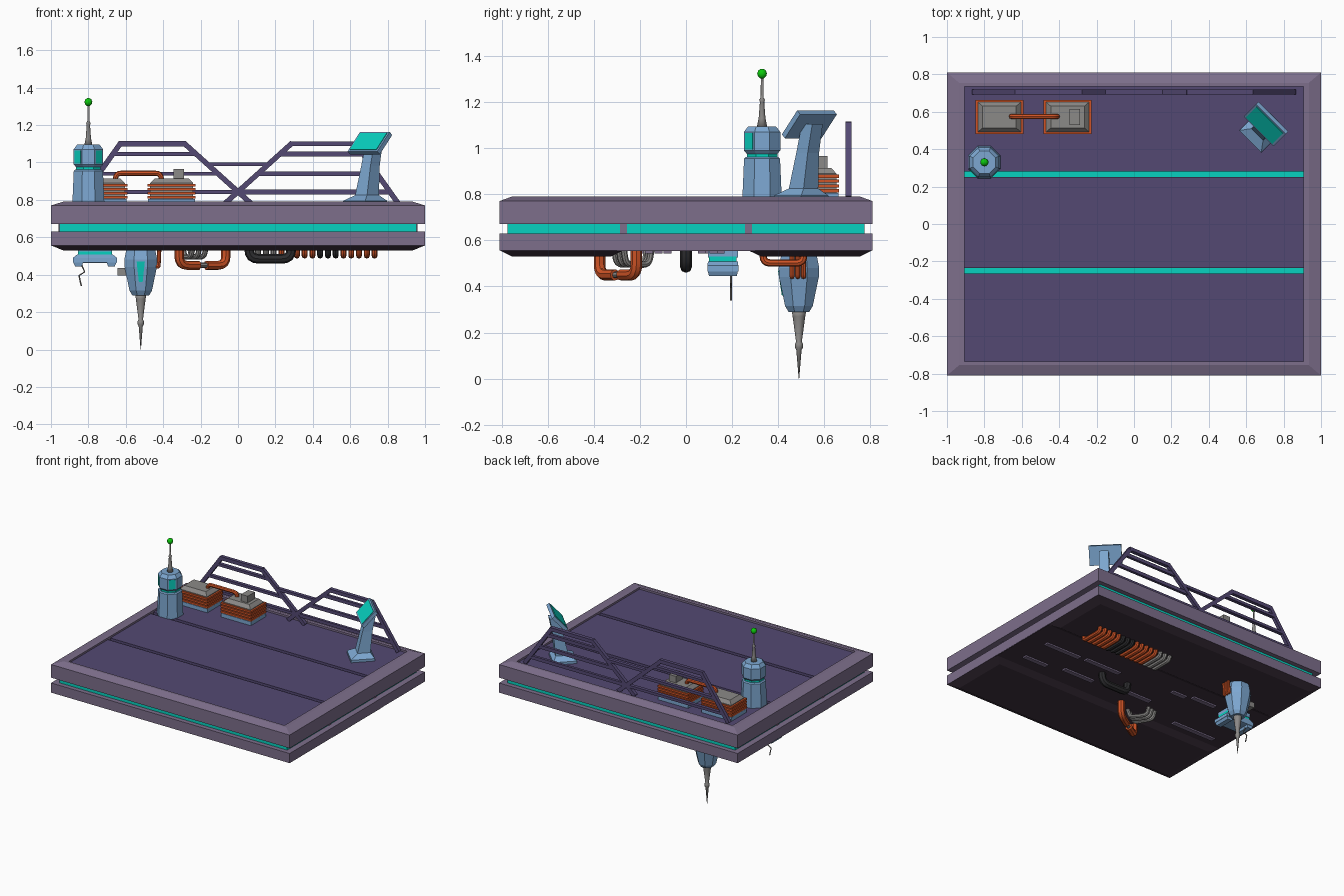
import bpy, bmesh
from math import pi, cos, sin, radians
from mathutils import Matrix, Vector

if "Cube" in bpy.data.objects:
    bpy.data.objects.remove(bpy.data.objects["Cube"])

def material(name, *rgb):
    m = bpy.data.materials.new(name)
    m.diffuse_color = [(c / 255) ** 2.2 for c in rgb] + [1]
    m.use_nodes = True
    m.node_tree.nodes["Principled BSDF"].inputs["Base Color"].default_value = m.diffuse_color
    return m

HULL = material("hull", 124, 110, 138)
DECK = material("deck", 84, 74, 114)
DARK = material("underside", 66, 54, 66)
TEAL = material("teal", 16, 208, 190)
BLUE = material("blue", 124, 166, 208)
ORANGE = material("orange", 205, 84, 42)
GREY = material("metal", 138, 136, 134)
BLACK = material("rubber", 48, 48, 50)
GREEN = material("green", 20, 200, 20)

def finish(name, bm, mat, smooth=False):
    bmesh.ops.recalc_face_normals(bm, faces=bm.faces)
    me = bpy.data.meshes.new(name)
    bm.to_mesh(me)
    bm.free()
    me.materials.append(mat)
    for p in me.polygons:
        p.use_smooth = smooth
    ob = bpy.data.objects.new(name, me)
    bpy.context.collection.objects.link(ob)
    return ob

def loft(name, mat, n, rings, turn=0, smooth=False):
    """Skin n-sided rings (x, y, half_x, half_y, z); n=4 gives rectangles."""
    bm = bmesh.new()
    loops = []
    for x, y, hx, hy, z in rings:
        loop = []
        for i in range(n):
            a = (i + 0.5) * 2 * pi / n
            u, v = hx * cos(a) / cos(pi / n), hy * sin(a) / cos(pi / n)
            loop.append(bm.verts.new((x + u * cos(turn) - v * sin(turn),
                                      y + u * sin(turn) + v * cos(turn), z)))
        loops.append(loop)
    for a, b in zip(loops, loops[1:]):
        for i in range(n):
            bm.faces.new((a[i], a[(i + 1) % n], b[(i + 1) % n], b[i]))
    bm.faces.new(loops[0])
    bm.faces.new(loops[-1])
    return finish(name, bm, mat, smooth)

def turned(name, mat, x, y, profile, n=8, smooth=False):
    return loft(name, mat, n, [(x, y, r, r, z) for r, z in profile], 0, smooth)

def blocks(name, mat, items):
    """Items are (centre, size, rotation)."""
    bm = bmesh.new()
    for c, s, rot in items:
        m = Matrix.Translation(c) @ rot.to_4x4() @ Matrix.Diagonal((*s, 1))
        bmesh.ops.create_cube(bm, size=1, matrix=m)
    return finish(name, bm, mat)

I3 = Matrix.Identity(3)

def box(name, mat, x0, x1, y0, y1, z0, z1):
    return blocks(name, mat, [(((x0 + x1) / 2, (y0 + y1) / 2, (z0 + z1) / 2),
                               (x1 - x0, y1 - y0, z1 - z0), I3)])

def tubes(name, mat, paths, r, bend=0.03):
    """Round pipes along paths with filleted corners."""
    cu = bpy.data.curves.new(name, 'CURVE')
    cu.dimensions, cu.bevel_depth, cu.bevel_resolution, cu.use_fill_caps = '3D', r, 2, True
    for path in paths:
        p = [Vector(q) for q in path]
        pts = [p[0]]
        for a, b, c in zip(p, p[1:], p[2:]):
            s = b + (a - b).normalized() * bend
            e = b + (c - b).normalized() * bend
            pts += [s.lerp(b, t).lerp(b.lerp(e, t), t) for t in (0, .25, .5, .75, 1)] if bend else [b]
        pts.append(p[-1])
        sp = cu.splines.new('POLY')
        sp.points.add(len(pts) - 1)
        for q, v in zip(sp.points, pts):
            q.co = (*v, 1)
    cu.materials.append(mat)
    ob = bpy.data.objects.new(name, cu)
    bpy.context.collection.objects.link(ob)
    bpy.ops.object.select_all(action='DESELECT')
    ob.select_set(True)
    bpy.context.view_layer.objects.active = ob
    bpy.ops.object.convert(target='MESH')
    bpy.ops.object.shade_smooth_by_angle()

# platform: rimmed upper slab, glowing core, lower slab with two dark keels
loft("upper_slab", HULL, 4, [(0, 0, 1, .81, .67), (0, 0, 1, .81, .77), (0, 0, .935, .755, .79),
                             (0, 0, .905, .735, .79), (0, 0, .905, .735, .73)])
for i, (a, b) in enumerate([(-.735, -.265), (-.235, .25), (.28, .735)]):
    box(f"deck_panel_{i}", DECK, -.905, .905, a, b, .72, .776)
for i, y in enumerate((-.25, .265)):
    box(f"deck_light_{i}", TEAL, -.905, .905, y - .015, y + .015, .72, .74)
box("light_core", TEAL, -.955, .955, -.775, .775, .63, .67)
blocks("core_braces", HULL, [((s * .945, t * .272, .65), (.03, .03, .04), I3)
                             for s in (-1, 1) for t in (-1, 1)])
box("lower_slab", HULL, -1, 1, -.81, .81, .557, .63)
box("belly_channel", DARK, -.998, .998, -.3, .3, .554, .57)
for s in (-1, 1):
    loft(f"keel_{s}", DARK, 4, [(0, s * .54, 1, .27, .557), (0, s * .54, .935, .215, .53)])
blocks("belly_ribs", HULL, [((x, y, .551), (l, .035, .016), I3) for x, y, l in
                            [(.7, .07, .3), (.35, .08, .3), (.4, -.12, .26), (-.08, -.08, .26),
                             (-.5, .15, .2), (-.7, -.2, .36), (.75, -.16, .2), (-.3, .12, .12)]])

# back railing: two overlapping trapezoid frames with rungs
rail = [((-.155, .99), (.155, .99))]
for s in (-1, 1):
    leg = [(s * .85, .79), (s * .63, 1.1), (s * .285, 1.1), (s * -.065, .785)]
    rail += list(zip(leg, leg[1:]))
    rail += [((s * (.63 + (1.1 - z) * .7), z), (s * (.285 - (1.1 - z) * 1.1), z))
             for z in (1.045, .94, .842)]
bars = []
for (x0, z0), (x1, z1) in rail:
    d = Vector((x1 - x0, 0, z1 - z0))
    w = .028 if abs(d.z) > .01 or z0 > 1.08 else .02
    bars.append((((x0 + x1) / 2, .705, (z0 + z1) / 2), (d.length + w * .5, .026, w),
                 Vector((1, 0, 0)).rotation_difference(d).to_matrix()))
blocks("railing", DECK, bars)

# beacon tower
TX, TY = -.8, .33
turned("tower_base", BLUE, TX, TY, [(.086, .77), (.078, .955), (.07, .962)])
turned("tower_light_ring", TEAL, TX, TY, [(.066, .955), (.066, .98)])
turned("tower_head", BLUE, TX, TY, [(.066, .975), (.079, .99), (.079, 1.07), (.06, 1.095)])
blocks("tower_windows", TEAL, [((TX + .079 * cos(a), TY + .079 * sin(a), 1.03), (.006, .045, .07),
                                Matrix.Rotation(a, 3, 'Z')) for a in (-pi / 4, -3 * pi / 4)])
turned("tower_mast", GREY, TX, TY, [(.022, 1.09), (.014, 1.13), (.009, 1.2), (.012, 1.21),
                                    (.006, 1.22), (.005, 1.31)], 10, True)
turned("tower_lamp", GREEN, TX, TY, [(.008, 1.302), (.018, 1.312), (.021, 1.325),
                                     (.016, 1.338), (.005, 1.344)], 12, True)

# control console, turned to face the front left
loft("console_stand", BLUE, 4, [(.68, .5, .083, .083, .77), (.68, .5, .083, .083, .795),
                                (.69, .51, .045, .045, .825), (.708, .528, .035, .035, .98),
                                (.728, .548, .032, .032, 1.105)], pi / 4)
w = Vector((1, -1, 0)).normalized()
u = Vector((.064, .064, .1)).normalized()
n = w.cross(u)
tilt = Matrix((w, u, n)).transposed()
c = Vector((.7, .53, 1.11))
blocks("console_head", BLUE, [(c - n * .01, (.225, .14, .025), tilt)])
blocks("console_screen", TEAL, [(c + n * .003, (.2, .118, .006), tilt)])

# finned power units
for i, x in enumerate((-.72, -.355)):
    y = .572
    loft(f"power_base_{i}", BLUE, 4, [(x, y, .125, .09, .77), (x, y, .125, .09, .805)])
    loft(f"power_body_{i}", GREY, 4, [(x, y, .115, .08, .8), (x, y, .115, .08, .89), (x, y, .09, .058, .915)])
    blocks(f"power_fins_{i}", ORANGE, [((x, y, .815 + .021 * k), (.256, .182, .014), I3) for k in range(4)])
box("power_cap", GREY, -.345, -.29, .53, .615, .9, .965)
tubes("power_pipe", ORANGE, [[(-.655, .575, .89), (-.655, .575, .942), (-.41, .575, .942), (-.41, .575, .89)]], .014)

# hanging drill
DX, DY = -.52, .49
turned("drill_housing", BLUE, DX, DY, [(.074, .55), (.088, .48), (.086, .44), (.06, .315), (.045, .29)])
face = Matrix.Rotation(radians(10), 3, 'X')
loft("drill_light", TEAL, 4, [(DX, DY - .083, .022, .008, .47), (DX, DY - .066, .01, .008, .36)])
turned("drill_bit", GREY, DX, DY, [(.03, .295), (.026, .27), (.012, .16), (.017, .15), (.017, .135),
                                   (.011, .125), (.001, 0)], 10, True)
box("drill_motor", GREY, -.645, -.595, .46, .52, .395, .435)
tubes("drill_hoses", ORANGE, [[(-.45, y, .45), (-.425, y, .44), (-.42, y, .55)]
                              for y in (.46, .485, .51)], .011, .012)

# sensor pod with crooked wire
loft("sensor_pod", BLUE, 4, [(-.765, .16, .09, .065, .56), (-.765, .16, .09, .065, .525)])
box("sensor_light", TEAL, -.855, -.675, .1, .22, .507, .53)
loft("sensor_body", BLUE, 4, [(-.765, .16, .095, .065, .508), (-.765, .16, .118, .067, .49),
                              (-.765, .16, .118, .067, .465), (-.765, .16, .075, .055, .462)])
for s in (-1, 1):
    loft(f"sensor_foot_{s}", BLUE, 4, [(-.765 + s * .09, .16, .028, .066, .47),
                                       (-.765 + s * .088, .16, .018, .06, .445)])
tubes("sensor_wire", GREY, [[(-.835, .195, .45), (-.82, .195, .415), (-.85, .195, .395),
                             (-.838, .195, .34)]], .004, 0)

# large belly pipes
A, B = Vector((-.315, -.375, 0)), Vector((-.065, -.215, 0))
def at(t, z):
    return (*A.lerp(B, t).xy, z)
tubes("elbow_pipes", ORANGE, [[at(0, .56), at(0, .45), at(.42, .45)],
                              [at(1, .56), at(1, .45), at(.58, .45)]], .025, .05)
tubes("elbow_link", GREY, [[at(.4, .45), at(.6, .45)]], .014)
tubes("side_hoses", GREY, [[(-.17 - k * .035, -.27 - k * .02, .56), (-.18 - k * .035, -.26 - k * .02, .495),
                            (-.25 - k * .035, -.16 - k * .01, .495), (-.26 - k * .035, -.15 - k * .01, .56)]
                           for k in range(3)], .014)
tubes("handle_pipe", BLACK, [[(.06, 0, .56), (.06, 0, .485), (.285, 0, .485), (.285, 0, .56)]], .026, .05)

# row of ribbed hoses
def hoses(name, mat, first, count):
    tubes(name, mat, [[(x, .335, .55), (x, .335, .502), (x, .51, .502), (x, .51, .55)]
                      for x in (.73 - .0415 * k for k in range(first, first + count))], .016)
hoses("hose_row_outer", ORANGE, 0, 5)
hoses("hose_row_dark", BLACK, 5, 3)
hoses("hose_row_inner", ORANGE, 8, 5)
hoses("hose_row_grey", GREY, 13, 3)
